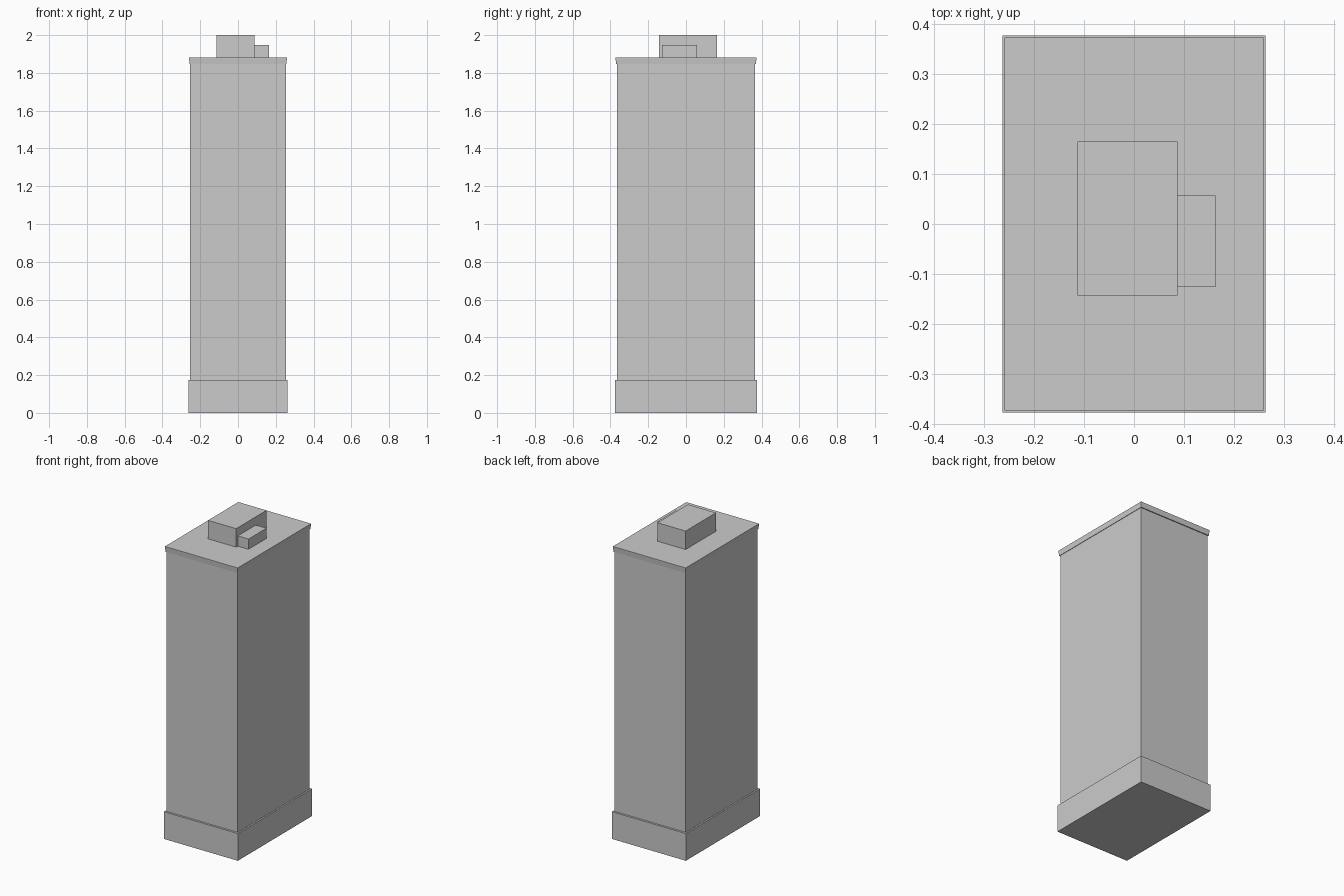
import bpy
import bmesh

default = bpy.data.objects.get("Cube")
if default:
    bpy.data.objects.remove(default, do_unlink=True)

# One plain concrete colour for every part
GREY = (0.6, 0.6, 0.6, 1.0)
concrete = bpy.data.materials.new("concrete_grey")
concrete.use_nodes = True
concrete.diffuse_color = GREY
shader = next(n for n in concrete.node_tree.nodes if n.type == 'BSDF_PRINCIPLED')
shader.inputs["Base Color"].default_value = GREY


def block(name, x, y, z, flare=0.0):
    """Box from (min, max) ranges; flare draws the lower edge inwards."""
    bm = bmesh.new()
    bmesh.ops.create_cube(bm, size=1.0)
    for v in bm.verts:
        lower = v.co.z < 0
        sx, sy = (1 if v.co.x > 0 else -1), (1 if v.co.y > 0 else -1)
        v.co.x = x[sx > 0] - sx * flare * lower
        v.co.y = y[sy > 0] - sy * flare * lower
        v.co.z = z[0] if lower else z[1]
    mesh = bpy.data.meshes.new(name)
    bm.to_mesh(mesh)
    bm.free()
    mesh.materials.append(concrete)
    obj = bpy.data.objects.new(name, mesh)
    bpy.context.collection.objects.link(obj)
    return obj


def centred(name, half_x, half_y, z, flare=0.0):
    return block(name, (-half_x, half_x), (-half_y, half_y), z, flare)


# Tower body, from the ground up
centred("base_plinth", 0.263, 0.377, (0.0, 0.175))
centred("tower_shaft", 0.253, 0.364, (0.175, 1.846))
centred("roof_cornice", 0.259, 0.373, (1.846, 1.876), flare=0.003)
centred("roof_slab", 0.259, 0.373, (1.876, 1.881))

# Rooftop plant rooms
block("rooftop_plant_room", (-0.113, 0.087), (-0.143, 0.165), (1.881, 2.0))
block("rooftop_annex", (0.087, 0.163), (-0.126, 0.057), (1.881, 1.947))
